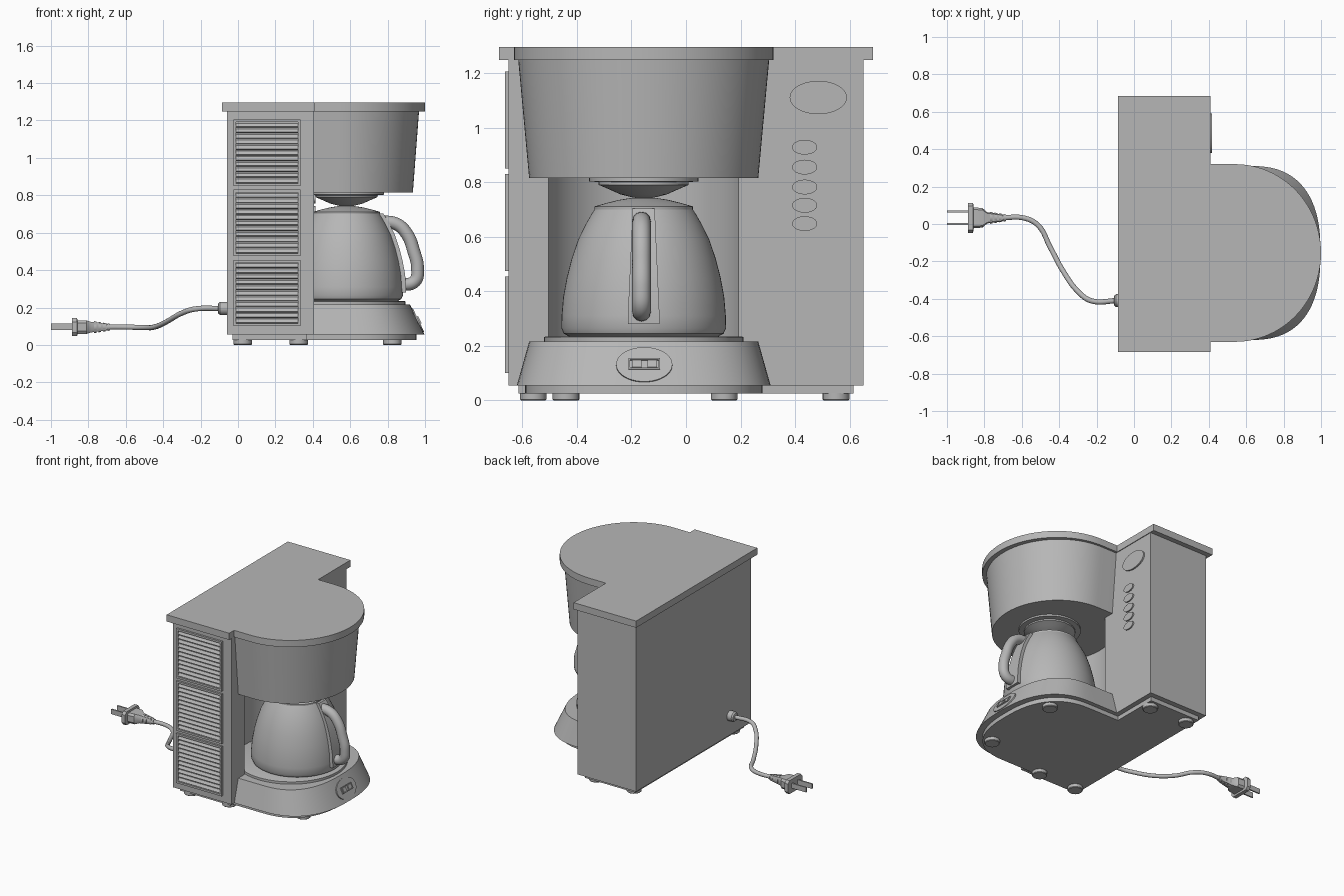
import bpy, bmesh, math
from mathutils import Vector, Matrix

cube = bpy.data.objects.get("Cube")
if cube:
    bpy.data.objects.remove(cube, do_unlink=True)

GREY = (0.47, 0.47, 0.47, 1)
mat = bpy.data.materials.new("plain grey")
mat.use_nodes = True
mat.diffuse_color = GREY
mat.node_tree.nodes["Principled BSDF"].inputs["Base Color"].default_value = GREY
CY = -0.155          # centre line of the brewing side
POT = (0.58, CY)     # carafe axis


def finish(name, bm):
    bmesh.ops.recalc_face_normals(bm, faces=bm.faces[:])
    me = bpy.data.meshes.new(name)
    bm.to_mesh(me)
    bm.free()
    me.materials.append(mat)
    me.shade_smooth()
    me.set_sharp_from_angle(angle=math.radians(32))
    ob = bpy.data.objects.new(name, me)
    bpy.context.collection.objects.link(ob)
    return ob


def loft(name, loops):
    """Skin a list of equal-length 3D loops and cap both ends."""
    bm = bmesh.new()
    rings = [[bm.verts.new(p) for p in loop] for loop in loops]
    n = len(rings[0])
    for a, b in zip(rings, rings[1:]):
        for i in range(n):
            j = (i + 1) % n
            bm.faces.new((a[i], a[j], b[j], b[i]))
    bm.faces.new(rings[0])
    bm.faces.new(rings[-1])
    return finish(name, bm)


def at_z(outline, z):
    return [(x, y, z) for x, y in outline]


def lathe(name, profile, centre, seg=64):
    def ring(r):
        return [(centre[0] + r * math.cos(2 * math.pi * i / seg),
                 centre[1] + r * math.sin(2 * math.pi * i / seg)) for i in range(seg)]
    return loft(name, [at_z(ring(r), z) for r, z in profile])


def lathe_x(name, profile, y, z, seg=24):
    """Turned part along x from (x, radius) pairs."""
    return loft(name, [[(x, y + r * math.cos(2 * math.pi * i / seg),
                         z + r * math.sin(2 * math.pi * i / seg)) for i in range(seg)]
                       for x, r in profile])


def box(name, centre, size, rot=None):
    bm = bmesh.new()
    m = Matrix.Translation(centre) @ (rot or Matrix()) @ Matrix.Diagonal((*size, 1))
    bmesh.ops.create_cube(bm, size=1, matrix=m)
    return finish(name, bm)


def span(name, lo, hi):
    lo, hi = Vector(lo), Vector(hi)
    return box(name, (lo + hi) / 2, hi - lo)


def oval(name, centre, ry, rz, depth, tilt=0):
    """Elliptical plate facing +x, tilted upwards by an angle."""
    bm = bmesh.new()
    m = (Matrix.Translation(centre) @ Matrix.Rotation(-tilt, 4, 'Y')
         @ Matrix.Diagonal((depth, ry, rz, 1)) @ Matrix.Rotation(math.pi / 2, 4, 'Y'))
    bmesh.ops.create_cone(bm, cap_ends=True, segments=40, radius1=1, radius2=1, depth=1, matrix=m)
    return finish(name, bm)


def tube(name, points, radius):
    cu = bpy.data.curves.new(name, 'CURVE')
    cu.dimensions = '3D'
    cu.bevel_depth, cu.bevel_resolution, cu.resolution_u = radius, 4, 8
    cu.use_fill_caps = True
    sp = cu.splines.new('BEZIER')
    sp.bezier_points.add(len(points) - 1)
    for bp, p in zip(sp.bezier_points, points):
        bp.co = p
        bp.handle_left_type = bp.handle_right_type = 'AUTO'
    cu.materials.append(mat)
    ob = bpy.data.objects.new(name, cu)
    bpy.context.collection.objects.link(ob)
    return ob


def nose(x0, xs, x1, half, power=2.0, steps=40):
    """Straight-sided outline from x0 with a rounded end from xs to x1."""
    pts = [(x0, CY - half)]
    for i in range(steps + 1):
        t = math.pi * (i / steps - 0.5)
        c, s = abs(math.cos(t)), math.sin(t)
        pts.append((xs + (x1 - xs) * c ** (2 / power),
                    CY + math.copysign(half * abs(s) ** (2 / power), s)))
    return pts + [(x0, CY + half)]


def prism(name, outline, z0, z1):
    return loft(name, [at_z(outline, z0), at_z(outline, z1)])


# Tower with a round recess for the carafe
body = span("tower_body", (-0.06, -0.65, 0.055), (0.405, 0.65, 1.25))
cutter = lathe("recess_cutter", [(0.37, 0.215), (0.37, 0.815)], (0.53, CY), 96)
cutter.hide_render = True
mod = body.modifiers.new("recess", 'BOOLEAN')
mod.operation, mod.solver, mod.object = 'DIFFERENCE', 'EXACT', cutter
bpy.context.view_layer.update()
cut = bpy.data.meshes.new_from_object(body.evaluated_get(bpy.context.evaluated_depsgraph_get()))
body.modifiers.clear()
body.data = cut
cut.shade_smooth()
cut.set_sharp_from_angle(angle=math.radians(32))
bpy.data.objects.remove(cutter, do_unlink=True)

# Lid, filter housing, base and plinth
back = [(0.41, 0.685), (-0.085, 0.685), (-0.085, -0.685), (0.41, -0.685)]
prism("top_lid", nose(0.41, 0.54, 1.0, 0.475) + back, 1.247, 1.295)
loft("filter_housing", [at_z(nose(0.40, 0.53, 0.935, 0.42), 0.815),
                        at_z(nose(0.40, 0.53, 0.968, 0.46), 1.25)])
loft("base", [at_z(nose(0.40, 0.62, 0.997, 0.465, 2.5), 0.055),
              at_z(nose(0.40, 0.60, 0.92, 0.42, 2.5), 0.215)])
foot_back = [(0.37, 0.613), (-0.03, 0.613), (-0.03, -0.613), (0.37, -0.613)]
prism("plinth", nose(0.37, 0.60, 0.955, 0.435, 2.5) + foot_back, 0.025, 0.056)
for x, y in [(0.025, -0.56), (0.025, 0.55), (0.325, -0.56), (0.325, 0.55),
             (0.825, -0.44), (0.825, 0.14)]:
    lathe("foot", [(0.045, 0), (0.049, 0.004), (0.049, 0.027)], (x, y), 24)

# Drip spout and warming plate
lathe("drip_spout", [(0.2, 0.816), (0.2, 0.803), (0.165, 0.8), (0.165, 0.79), (0.13, 0.775),
                     (0.085, 0.755), (0.04, 0.744)], POT)
lathe("warming_plate", [(0.365, 0.21), (0.365, 0.232), (0.358, 0.235)], (0.53, CY))

# Carafe, its lid, handle strap and handle
WALL = [(0.275, 0.235), (0.293, 0.245), (0.302, 0.265), (0.301, 0.31), (0.295, 0.38),
        (0.282, 0.45), (0.264, 0.52), (0.24, 0.59), (0.213, 0.645), (0.19, 0.685), (0.178, 0.703)]
lathe("carafe", WALL, POT)
lathe("carafe_lid", [(0.18, 0.7), (0.18, 0.711), (0.135, 0.724), (0.09, 0.735), (0.045, 0.742),
                     (0.01, 0.744)], POT)
strap = []
for r, z in WALL[3:]:
    w = 0.058 - 0.045 * (z - 0.31)
    x = POT[0] + r
    strap.append([(x - 0.03, CY - w, z), (x + 0.018, CY - w, z),
                  (x + 0.018, CY + w, z), (x - 0.03, CY + w, z)])
strap.insert(0, [(x, y, 0.28) for x, y, z in strap[0]])
loft("handle_strap", strap)
tube("carafe_handle", [(x, CY - 0.008, z) for x, z in
                       [(0.76, 0.66), (0.85, 0.645), (0.905, 0.59), (0.94, 0.5), (0.96, 0.41),
                        (0.945, 0.34), (0.865, 0.32)]], 0.034)

# Louvred vents on the front side
X0, X1 = -0.025, 0.335
for z0, z1 in [(0.10, 0.455), (0.475, 0.83), (0.85, 1.205)]:
    rim = 0.014
    for a, b in [((X0, z0), (X1, z0 + rim)), ((X0, z1 - rim), (X1, z1)),
                 ((X0, z0), (X0 + rim, z1)), ((X1 - rim, z0), (X1, z1))]:
        span("vent_frame", (a[0], -0.664, a[1]), (b[0], -0.645, b[1]))
    count = 11
    step = (z1 - z0 - 2 * rim) / count
    for i in range(count):
        box("vent_slat", ((X0 + X1) / 2, -0.651, z0 + rim + step * (i + 0.5)),
            (X1 - X0 - 0.02, 0.008, step * 0.95), Matrix.Rotation(math.radians(-35), 4, 'X'))

# Control buttons and badge plate
oval("display_plate", (0.408, 0.485, 1.11), 0.105, 0.061, 0.016)
for z in (0.928, 0.855, 0.782, 0.715, 0.648):
    oval("control_button", (0.406, 0.435, z), 0.046, 0.027, 0.016)

# Power switch on the sloping base
tilt = math.atan2(0.077, 0.16)
turn = Matrix.Rotation(-tilt, 4, 'Y')
mid = Vector((0.961, -0.153, 0.13))
oval("switch_plate", mid, 0.103, 0.07, 0.01, tilt)
for dy, dz, wy, wz in [(0, 0.019, 0.115, 0.005), (0, -0.019, 0.115, 0.005),
                       (-0.055, 0, 0.005, 0.04), (0.055, 0, 0.005, 0.04),
                       (-0.028, 0, 0.035, 0.03), (0.03, 0, 0.035, 0.03)]:
    box("switch_part", mid + turn @ Vector((0.005, dy, dz)), (0.014, wy, wz), turn)

# Power cord with socket, strain relief and plug
lathe_x("cord_socket", [(-0.05, 0.035), (-0.095, 0.035), (-0.105, 0.028), (-0.108, 0.018)], -0.41, 0.195)
tube("power_cord", [(-0.09, -0.41, 0.195), (-0.23, -0.41, 0.192), (-0.3, -0.36, 0.17),
                    (-0.38, -0.25, 0.125), (-0.45, -0.12, 0.095), (-0.51, -0.01, 0.093),
                    (-0.58, 0.03, 0.095), (-0.72, 0.033, 0.095)], 0.014)
for i in range(4):
    x = -0.685 - 0.024 * i
    lathe_x("strain_ring", [(x, 0.018 + 0.004 * i), (x - 0.013, 0.02 + 0.004 * i)], 0.033, 0.095)
plug = []
for x, hy, hz in [(-0.887, 0.08, 0.048), (-0.86, 0.08, 0.048), (-0.858, 0.056, 0.036),
                  (-0.81, 0.052, 0.036), (-0.785, 0.03, 0.028), (-0.7, 0.018, 0.018)]:
    plug.append([(x, 0.033 + sy * hy, 0.095 + sz * hz)
                 for sy, sz in [(-1, -0.6), (-0.8, -1), (0.8, -1), (1, -0.6),
                                (1, 0.6), (0.8, 1), (-0.8, 1), (-1, 0.6)]])
loft("plug", plug)
for y in (0.0, 0.067):
    span("plug_prong", (-1.0, y - 0.005, 0.08), (-0.88, y + 0.005, 0.115))
